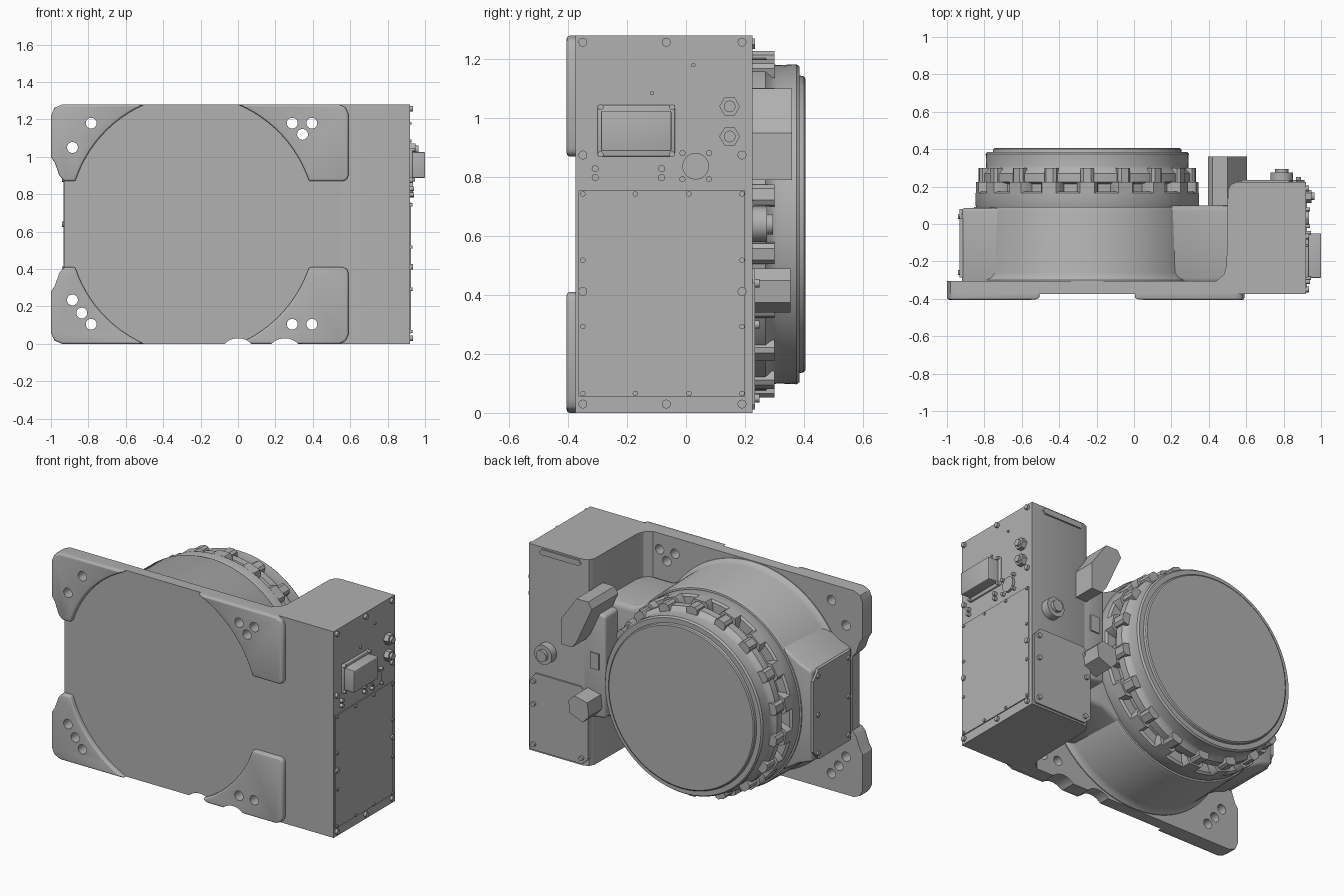
import bpy, bmesh
from math import sin, cos, pi, radians, atan2, hypot
from mathutils import Matrix, Vector

if "Cube" in bpy.data.objects:
    bpy.data.objects.remove(bpy.data.objects["Cube"], do_unlink=True)

metal = bpy.data.materials.new("grey_metal")
metal.use_nodes = True
GREY = (0.44, 0.44, 0.44, 1)
metal.diffuse_color = GREY
metal.node_tree.nodes["Principled BSDF"].inputs["Base Color"].default_value = GREY

H = 1.28            # overall height
CX, CZ = -0.25, 0.64  # drum axis


def place(axis, u, v, w):
    """Point from two section coordinates and one along the axis."""
    return {"x": (w, u, v), "y": (u, w, v), "z": (u, v, w)}[axis]


def finish(bm, name, bevel=0, smooth=True):
    bmesh.ops.recalc_face_normals(bm, faces=bm.faces)
    me = bpy.data.meshes.new(name)
    bm.to_mesh(me)
    bm.free()
    ob = bpy.data.objects.new(name, me)
    bpy.context.collection.objects.link(ob)
    me.materials.append(metal)
    bpy.ops.object.select_all(action="DESELECT")
    ob.select_set(True)
    bpy.context.view_layer.objects.active = ob
    if bevel:
        m = ob.modifiers.new("bevel", "BEVEL")
        m.width, m.segments = bevel, 3
        m.limit_method, m.angle_limit = "ANGLE", radians(40)
        bpy.ops.object.modifier_apply(modifier="bevel")
    if smooth:
        bpy.ops.object.shade_smooth_by_angle(angle=radians(32))
    return ob


def add_prism(bm, pts, axis, a, b):
    lo = [bm.verts.new(place(axis, u, v, a)) for u, v in pts]
    hi = [bm.verts.new(place(axis, u, v, b)) for u, v in pts]
    bm.faces.new(lo)
    bm.faces.new(hi)
    n = len(pts)
    for i in range(n):
        j = (i + 1) % n
        bm.faces.new((lo[i], lo[j], hi[j], hi[i]))


def prism(name, pts, axis, a, b, bevel=0):
    bm = bmesh.new()
    add_prism(bm, pts, axis, a, b)
    return finish(bm, name, bevel)


def rect(u0, u1, v0, v1):
    return [(u0, v0), (u1, v0), (u1, v1), (u0, v1)]


def ngon(u, v, r, n=16):
    return [(u + r * cos(2 * pi * i / n), v + r * sin(2 * pi * i / n)) for i in range(n)]


def rods(name, spots, axis, a, b, r, n=16):
    """Many equal round or hexagonal studs in one object."""
    bm = bmesh.new()
    for u, v in spots:
        add_prism(bm, ngon(u, v, r, n), axis, a, b)
    return finish(bm, name)


def flip(pts):
    return [(x, H - z) for x, z in pts]


# --- mounting plate and its four raised corner pads ---
left_top = [(-0.93, 0.87), (-0.955, 0.9), (-0.98, 0.97), (-1, 1.0),
            (-1, 1.22), (-0.982, 1.262), (-0.94, H)]
outline = left_top + [(0.55, H), (0.55, 0)] + flip(left_top)[::-1]
plate = prism("mounting_plate", outline, "y", -0.375, -0.305)


def arc(x0, z0, x1, z1, n=12):
    """Arc about the drum axis between two points."""
    a0, a1 = (atan2(z - CZ, x - CX) for x, z in ((x0, z0), (x1, z1)))
    r0, r1 = hypot(x0 - CX, z0 - CZ), hypot(x1 - CX, z1 - CZ)
    out = []
    for i in range(n + 1):
        t = i / n
        a, r = a0 + (a1 - a0) * t, r0 + (r1 - r0) * t
        out.append((CX + r * cos(a), CZ + r * sin(a)))
    return out


pad_left = left_top + arc(-0.5, H, -0.87, 0.87)
pad_right = arc(0.38, 0.87, 0.0, H) + [(0.54, H), (0.575, 1.265), (0.59, 1.23),
                                      (0.59, 0.9), (0.582, 0.878), (0.56, 0.87)]
parts = [plate]
for side, pts in (("left", pad_left), ("right", pad_right)):
    parts.append(prism("upper_%s_pad" % side, pts, "y", -0.405, -0.34, 0.012))
    parts.append(prism("lower_%s_pad" % side, flip(pts), "y", -0.405, -0.34, 0.012))

# bolt holes and the two scallops along the lower edge
holes = [(-0.785, 1.18), (-0.885, 1.05), (0.29, 1.18), (0.395, 1.18), (0.345, 1.12),
         (-0.885, 0.235), (-0.835, 0.165), (-0.785, 0.105), (0.29, 0.105), (0.395, 0.105)]
bm = bmesh.new()
for u, v in holes:
    add_prism(bm, ngon(u, v, 0.029, 24), "y", -0.5, -0.2)
for u in (0, 0.25):
    add_prism(bm, ngon(u, -0.07, 0.1, 48), "y", -0.5, -0.2)
cutter = finish(bm, "hole_cutter", smooth=False)
cutter.hide_render = True
for ob in parts:
    bpy.context.view_layer.objects.active = ob
    m = ob.modifiers.new("holes", "BOOLEAN")
    m.operation, m.solver, m.object = "DIFFERENCE", "EXACT", cutter
    bpy.ops.object.modifier_apply(modifier="holes")
bpy.data.objects.remove(cutter, do_unlink=True)


# --- drum: housing and rotor turned about the y axis ---
def lathe(name, profile, n=96):
    bm = bmesh.new()
    rings = [[bm.verts.new((CX + r * cos(2 * pi * i / n), y, CZ + r * sin(2 * pi * i / n)))
              for i in range(n)] for r, y in profile]
    for a, b in zip(rings, rings[1:]):
        for i in range(n):
            j = (i + 1) % n
            bm.faces.new((a[i], a[j], b[j], b[i]))
    bm.faces.new(rings[0])
    bm.faces.new(rings[-1])
    return finish(bm, name)


lathe("drum_housing", [(0.638, -0.32), (0.638, -0.3), (0.625, -0.285), (0.617, -0.26),
                       (0.612, 0.07), (0.605, 0.09), (0.58, 0.095)])
lathe("clamp_flange", [(0.59, 0.08), (0.598, 0.1), (0.598, 0.165), (0.585, 0.175), (0.5, 0.175)])
lathe("rotor", [(0.53, 0.16), (0.53, 0.215), (0.565, 0.225), (0.565, 0.27), (0.545, 0.29),
                (0.54, 0.31), (0.543, 0.375), (0.535, 0.386), (0.505, 0.386),
                (0.502, 0.4), (0.495, 0.405)])

# ring of clamps, each a foot with an upright bolt
feet, uprights = bmesh.new(), bmesh.new()
for k in range(18):
    turn = Matrix.Translation((CX, 0, CZ)) @ Matrix.Rotation(radians(20 * k + 10), 4, "Y")
    for target, pts, a, b in (
            (feet, [(0.5, -0.06), (0.575, -0.055), (0.598, -0.04), (0.598, 0.04),
                    (0.575, 0.055), (0.5, 0.06)], 0.165, 0.225),
            (uprights, [(0.52, -0.035), (0.575, -0.035), (0.588, -0.02), (0.588, 0.02),
                        (0.575, 0.035), (0.52, 0.035)], 0.2, 0.3)):
        start = len(target.verts)
        add_prism(target, pts, "y", a, b)
        target.verts.ensure_lookup_table()
        bmesh.ops.transform(target, matrix=turn, verts=target.verts[start:])
finish(feet, "clamp_feet")
finish(uprights, "clamp_uprights")

# --- side neck with its bolted cover ---
prism("side_neck", [(-0.92, 0.36), (-0.92, 0.92), (-0.84, 0.95), (-0.68, 1.05), (-0.4, 1.1),
                    (-0.4, 0.18), (-0.68, 0.23), (-0.84, 0.33)], "y", -0.32, 0.085, 0.015)
prism("neck_cover", [(-0.285, 0.36), (0.03, 0.36), (0.08, 0.42), (0.08, 0.86), (0.03, 0.92),
                     (-0.285, 0.92)], "x", -0.932, -0.9)
rods("neck_bolts", [(y, z) for y in (-0.26, 0.04) for z in (0.4, 0.64, 0.88)],
     "x", -0.942, -0.92, 0.014)

# --- electronics box, with a flared inner wall, and the web to the drum ---
prism("electronics_box", [(0.92, -0.375), (0.92, 0.225), (0.55, 0.225), (0.518, 0.212),
                          (0.502, 0.18), (0.495, -0.22), (0.48, -0.27), (0.44, -0.305),
                          (0.44, -0.34), (0.54, -0.375)], "z", 0, H)
prism("web", [(0, 0.13), (0.3, 0.27), (0.53, 0.27), (0.53, 1.0), (0.3, 1.0), (0, 1.15)],
      "y", -0.32, 0.1, 0.03)
prism("connector_shelf", [(0.4, 0.33), (0.56, 0.3), (0.56, 1.0), (0.4, 0.96)],
      "y", 0, 0.222, 0.015)
prism("shelf_plate", rect(0.44, 0.5, 0.62, 0.72), "y", 0.2, 0.23)

# --- rear fittings ---
prism("rear_cover", [(0.51, 0.05), (0.55, 0.012), (0.9, 0.012), (0.912, 0.03), (0.912, 0.44),
                     (0.87, 0.49), (0.56, 0.49), (0.51, 0.44)], "y", 0.2, 0.235)
rods("rear_cover_bolts", [(0.55, 0.05), (0.88, 0.05), (0.55, 0.44), (0.88, 0.44),
                          (0.54, 0.3), (0.88, 0.3)], "y", 0.22, 0.25, 0.014)
prism("rear_top_bar", [(0.56, 1.25), (0.575, 1.235), (0.83, 1.235), (0.845, 1.25),
                       (0.83, 1.27), (0.575, 1.27)], "y", 0.21, 0.235)
prism("upper_connector", [(0.605, 0.79), (0.605, 0.95), (0.5, 1.1), (0.42, 1.1),
                          (0.395, 1.06), (0.5, 0.83), (0.53, 0.79)], "y", 0.1, 0.36)
prism("lower_connector", [(0.42, 0.385), (0.46, 0.34), (0.55, 0.375), (0.56, 0.45),
                          (0.52, 0.49), (0.43, 0.47)], "y", 0.1, 0.355)
rods("round_socket", [(0.79, 0.64)], "y", 0.2, 0.275, 0.06, 32)
rods("round_socket_cap", [(0.79, 0.64)], "y", 0.2, 0.295, 0.035, 24)

# --- right side panel and fittings ---
prism("side_cover", rect(-0.365, 0.2, 0.055, 0.755), "x", 0.9, 0.926)
prism("plug_base", rect(-0.3, -0.037, 0.87, 1.045), "x", 0.9, 0.934, 0.006)
prism("plug_body", rect(-0.288, -0.05, 0.888, 1.025), "x", 0.9, 1.0, 0.004)
rods("plug_screws", [(y, z) for y in (-0.29, -0.047) for z in (0.878, 1.037)],
     "x", 0.92, 0.945, 0.01)
rods("hex_nuts", [(0.148, 1.04), (0.148, 0.938)], "x", 0.9, 0.95, 0.035, 6)
rods("nut_stems", [(0.148, 1.04), (0.148, 0.938)], "x", 0.9, 0.965, 0.02)
rods("side_socket", [(0.033, 0.837)], "x", 0.9, 0.935, 0.045, 32)
rods("side_socket_screws", [(y, z) for y in (-0.012, 0.078) for z in (0.793, 0.882)],
     "x", 0.91, 0.942, 0.01)
rods("panel_bolts", [(y, z) for y in (-0.35, 0.19) for z in (0.03, 0.412, 0.875, 1.258)]
     + [(-0.067, 0.03), (-0.067, 1.258)], "x", 0.91, 0.936, 0.015)
rods("cover_screws", [(y, z) for y in (-0.35, -0.172, 0.01, 0.19) for z in (0.066, 0.743)]
     + [(y, z) for y in (-0.35, 0.19) for z in (0.293, 0.518)], "x", 0.91, 0.934, 0.009)
rods("small_studs", [(y, z) for y in (-0.308, -0.083) for z in (0.798, 0.829)],
     "x", 0.91, 0.94, 0.012)
rods("indicator_lamps", [(0.025, 1.18), (-0.115, 1.085)], "x", 0.91, 0.928, 0.007)
